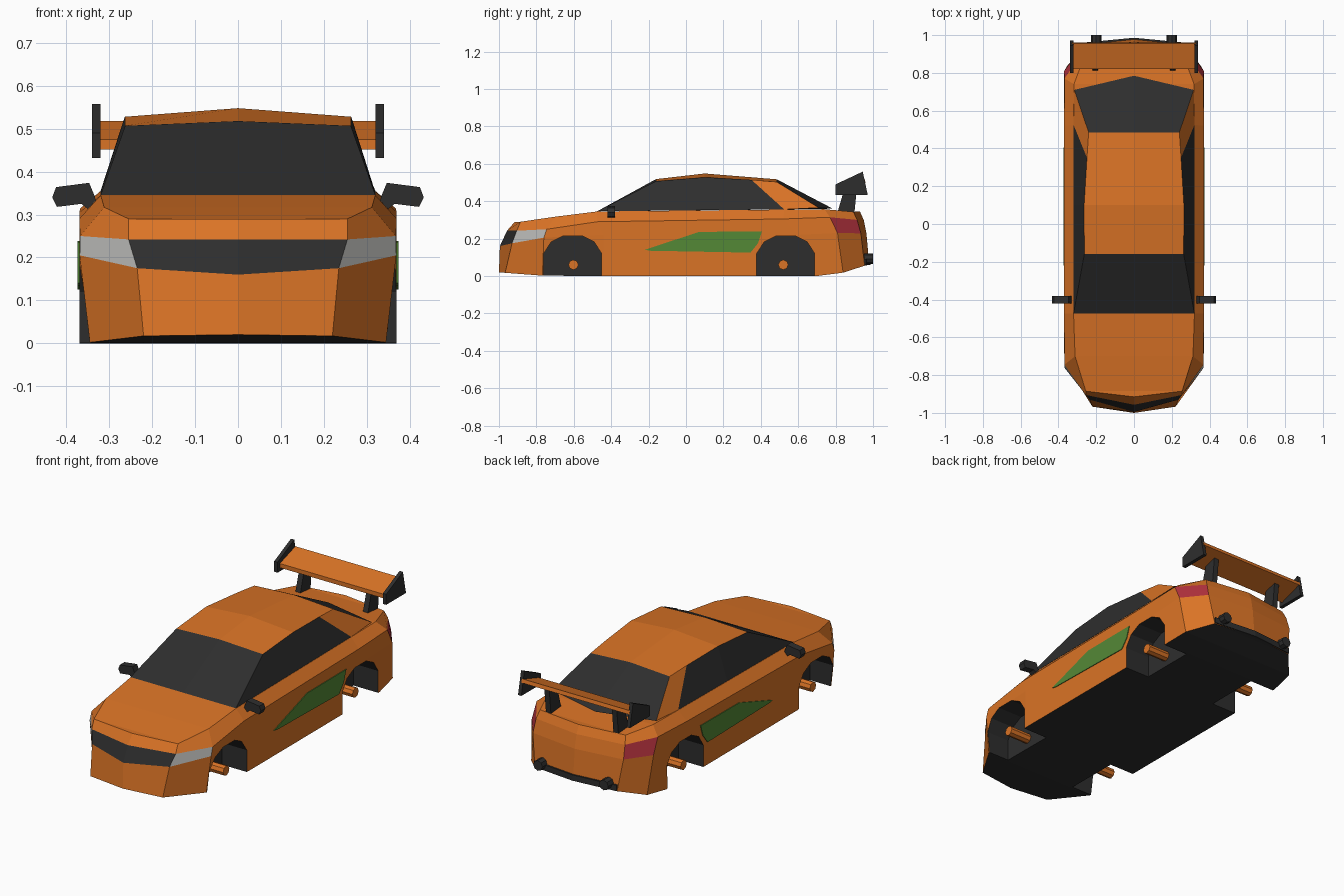
import bpy, bmesh

if "Cube" in bpy.data.objects:
    bpy.data.objects.remove(bpy.data.objects["Cube"])

COLOURS = {"orange_paint": (0.70, 0.172, 0.019), "dark_trim": (0.027, 0.027, 0.027),
           "green_stripe": (0.088, 0.25, 0.037), "red_lamp": (0.42, 0.03, 0.045),
           "grey_lamp": (0.56, 0.56, 0.54)}
MATS = []
for n, c in COLOURS.items():
    m = bpy.data.materials.new(n)
    m.diffuse_color = (*c, 1)
    m.use_nodes = True
    m.node_tree.nodes["Principled BSDF"].inputs["Base Color"].default_value = m.diffuse_color
    MATS.append(m)
ORANGE, DARK, GREEN, RED, GREY = range(5)


def build(name, polys):
    """Mesh from (points, material) polygons of the right half, mirrored in x."""
    bm = bmesh.new()
    for pts, mat in polys:
        pts = list(dict.fromkeys(pts))
        if len(pts) < 3:
            continue
        for s in (1, -1):
            loop = [bm.verts.new((s * x, y, z)) for x, y, z in pts]
            bm.faces.new(loop if s == 1 else loop[::-1]).material_index = mat
    bmesh.ops.remove_doubles(bm, verts=bm.verts[:], dist=1e-5)
    bmesh.ops.recalc_face_normals(bm, faces=bm.faces[:])
    me = bpy.data.meshes.new(name)
    bm.to_mesh(me)
    bm.free()
    for m in MATS:
        me.materials.append(m)
    ob = bpy.data.objects.new(name, me)
    bpy.context.scene.collection.objects.link(ob)
    return ob


def prism(profile, axis, lo, hi, mat, caps=(True, True)):
    """Polygons of a 2D profile pushed along an axis from lo to hi."""
    def at(p, d):
        return {"x": (d, p[0], p[1]), "y": (p[0], d, p[1]), "z": (p[0], p[1], d)}[axis]
    a, b = [at(p, lo) for p in profile], [at(p, hi) for p in profile]
    n = len(profile)
    out = [([a[i], a[(i + 1) % n], b[(i + 1) % n], b[i]], mat) for i in range(n)]
    if caps[0]:
        out.append((a, mat))
    if caps[1]:
        out.append((b, mat))
    return out


def circle(cx, cy, r, n):
    from math import cos, sin, pi
    return [(cx + r * cos(2 * pi * i / n), cy + r * sin(2 * pi * i / n)) for i in range(n)]


# Lower body: four half rings from sill to belt line, front centre to rear centre
sill = [(0, -1, .02), (.22, -.967, .017), (.345, -.768, .002), (.37, -.44, 0),
        (.37, .70, 0), (.352, .84, .018), (.25, .955, .055), (0, .98, .06)]
waist = [(0, -.995, .16), (.235, -.93, .175), (.369, -.76, .205), (.37, -.44, .22),
         (.37, .60, .22), (.37, .81, .23), (.275, .935, .228), (0, .965, .225)]
shoulder = [(0, -.957, .242), (.255, -.905, .242), (.368, -.745, .25), (.37, -.475, .29),
            (.37, .52, .305), (.368, .77, .314), (.27, .915, .30), (0, .95, .30)]
belt = [(0, -.915, .29), (.255, -.885, .29), (.312, -.70, .317), (.32, -.475, .345),
        (.32, .525, .355), (.318, .74, .357), (.26, .895, .343), (0, .93, .345)]
rings = [sill, waist, shoulder, belt]
band = {0: DARK, 1: GREY, 5: RED}          # grille, headlight, tail light
polys = []
for k in range(3):
    for i in range(7):
        mat = band.get(i, ORANGE) if k == 1 else ORANGE
        lo, hi = rings[k], rings[k + 1]
        polys.append(([lo[i], lo[i + 1], hi[i + 1], hi[i]], mat))
for ring, mat in ((sill, DARK), (belt, ORANGE)):      # floor and top deck
    for i in range(7):
        p, q = ring[i], ring[i + 1]
        polys.append(([(0, p[1], p[2]), p, q, (0, q[1], q[2])], mat))
body = build("body", polys)

# Wheel arches cut out of the body
half = [(.155, -.1), (.155, .12), (.115, .182), (.05, .215)]
arch = half + [(-y, z) for y, z in half[::-1]]
cuts = []
for cy in (-.606, .533):
    cuts += prism([(cy + y, z) for y, z in arch], "x", .22, .5, DARK)
cutter = build("arch_cutter", cuts)
cutter.hide_render = True
mod = body.modifiers.new("arches", "BOOLEAN")
mod.operation, mod.solver, mod.object = "DIFFERENCE", "EXACT", cutter
deps = bpy.context.evaluated_depsgraph_get()
body.data = bpy.data.meshes.new_from_object(body.evaluated_get(deps))
body.modifiers.clear()
bpy.data.objects.remove(cutter)

# Cabin: windscreen, roof, rear glass, side windows and rear pillars
w0, w1, w2 = (0, -.475, .346), (0, -.16, .518), (0, .10, .548)
w3, w4 = (0, .485, .517), (0, .785, .36)
b0, b1, b2, b3 = (.32, -.475, .346), (.32, .10, .352), (.32, .525, .356), (.316, .71, .365)
t0, t1, t2, t3 = (.263, -.16, .507), (.264, .10, .528), (.249, .35, .514), (.24, .485, .503)
build("cabin", [
    ([w0, b0, t0, w1], DARK),
    ([w1, t0, t1, w2], ORANGE), ([w2, t1, t2, t3, w3], ORANGE),
    ([w3, t3, b3, w4], DARK),
    ([b0, b1, t1, t0], DARK), ([b1, b2, t2, t1], DARK),
    ([b2, b3, t3, t2], ORANGE),
    ([w0, b0, b1, b2, b3, w4], DARK)])

# Green side stripes
build("side_stripe", prism([(-.22, .14), (.07, .236), (.406, .238), (.385, .175), (.345, .125),
                            (-.19, .135)], "x", .366, .374, GREEN))

# Axle stubs
stubs = []
for cy in (-.602, .52):
    stubs += prism(circle(cy, .06, .027, 8), "x", .2, .35, ORANGE)
build("axle_stub", stubs)

# Door mirrors
build("door_mirror", prism([(.335, .345), (.347, .374), (.424, .364), (.433, .34), (.422, .318),
                            (.365, .325), (.35, .313), (.325, .313)], "y", -.42, -.38, DARK))

# Rear wing: blade, end plates and struts
build("wing_blade", prism([(.82, .452), (.82, .475), (.955, .518), (.96, .498)],
                          "x", 0, .328, ORANGE, caps=(False, True)))
build("wing_end_plate", prism([(.80, .49), (.945, .558), (.972, .432), (.80, .432)],
                              "x", .32, .34, DARK))
build("wing_strut", prism([(.81, .34), (.90, .335), (.915, .48), (.845, .46)],
                          "x", .19, .22, DARK))

# Rear bumper strip and exhaust pipes
build("bumper_strip", prism([(0, .90), (.25, .90), (.25, .962), (0, .986)], "z", .058, .09, DARK))
build("exhaust_pipe", prism(circle(.2, .092, .028, 8), "y", .9, 1.0, DARK))
